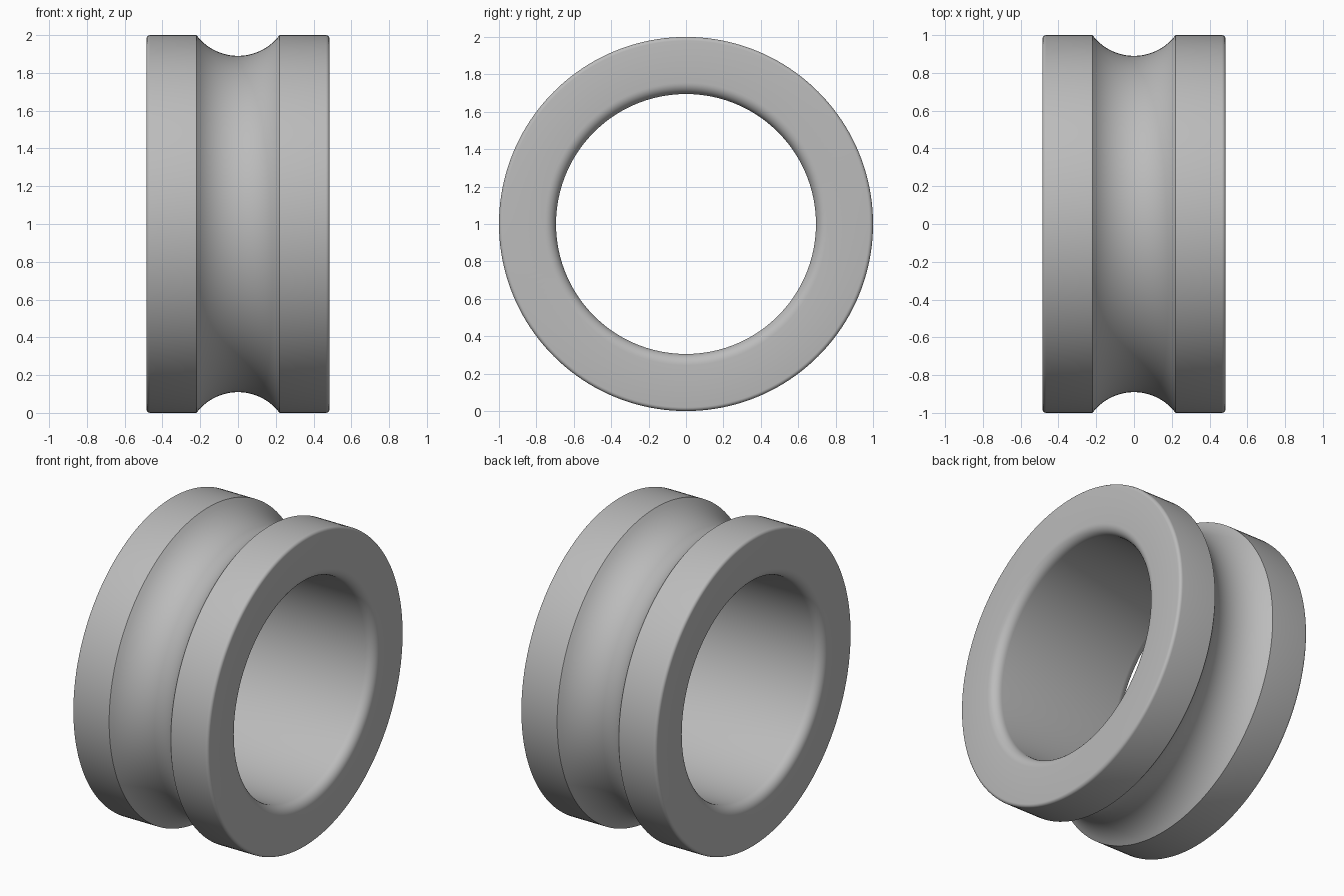
import bpy, bmesh, math
from mathutils import Matrix, Vector

if "Cube" in bpy.data.objects:
    bpy.data.objects.remove(bpy.data.objects["Cube"])

R_OUT, R_IN, HALF = 1.0, 0.695, 0.485   # outer radius, bore radius, half width
F_OUT, F_IN = 0.02, 0.06                # rim and bore fillets
G_HALF, G_DEPTH = 0.22, 0.11            # groove half width and depth
SEGMENTS = 160


def arc(cx, cr, rad, a0, a1, n):
    """Points (x, radius) along an arc, angles in degrees."""
    return [(cx + rad * math.cos(math.radians(a0 + (a1 - a0) * i / n)),
             cr + rad * math.sin(math.radians(a0 + (a1 - a0) * i / n)))
            for i in range(n + 1)]


# Half of the cross-section: groove centre, rim fillet, side face, bore fillet
g_rad = (G_HALF ** 2 + G_DEPTH ** 2) / (2 * G_DEPTH)
g_ang = math.degrees(math.asin(G_HALF / g_rad))
half = arc(0, R_OUT - G_DEPTH + g_rad, g_rad, -90, -90 + g_ang, 10)
half += arc(HALF - F_OUT, R_OUT - F_OUT, F_OUT, 90, 0, 5)
half += arc(HALF - F_IN, R_IN + F_IN, F_IN, 0, -90, 8)
profile = half + [(-x, r) for x, r in reversed(half[1:])]

# Revolve the closed cross-section about the x axis
bm = bmesh.new()
rings = []
for s in range(SEGMENTS):
    rot = Matrix.Rotation(2 * math.pi * s / SEGMENTS, 3, 'X')
    rings.append([bm.verts.new(rot @ Vector((x, 0, r)) + Vector((0, 0, R_OUT)))
                  for x, r in profile])
n = len(profile)
for s in range(SEGMENTS):
    a, b = rings[s], rings[(s + 1) % SEGMENTS]
    for i in range(n):
        j = (i + 1) % n
        bm.faces.new((a[i], a[j], b[j], b[i]))
bmesh.ops.recalc_face_normals(bm, faces=bm.faces)
mesh = bpy.data.meshes.new("grooved_ring")
bm.to_mesh(mesh)
bm.free()

ring = bpy.data.objects.new("grooved_ring", mesh)
bpy.context.collection.objects.link(ring)

# Plain grey finish
grey = bpy.data.materials.new("grey")
grey.diffuse_color = (0.5, 0.5, 0.5, 1)
grey.use_nodes = True
grey.node_tree.nodes["Principled BSDF"].inputs["Base Color"].default_value = grey.diffuse_color
mesh.materials.append(grey)

# Smooth fillets and groove, sharp groove edges
bpy.context.view_layer.objects.active = ring
ring.select_set(True)
bpy.ops.object.shade_smooth_by_angle(angle=math.radians(30))
